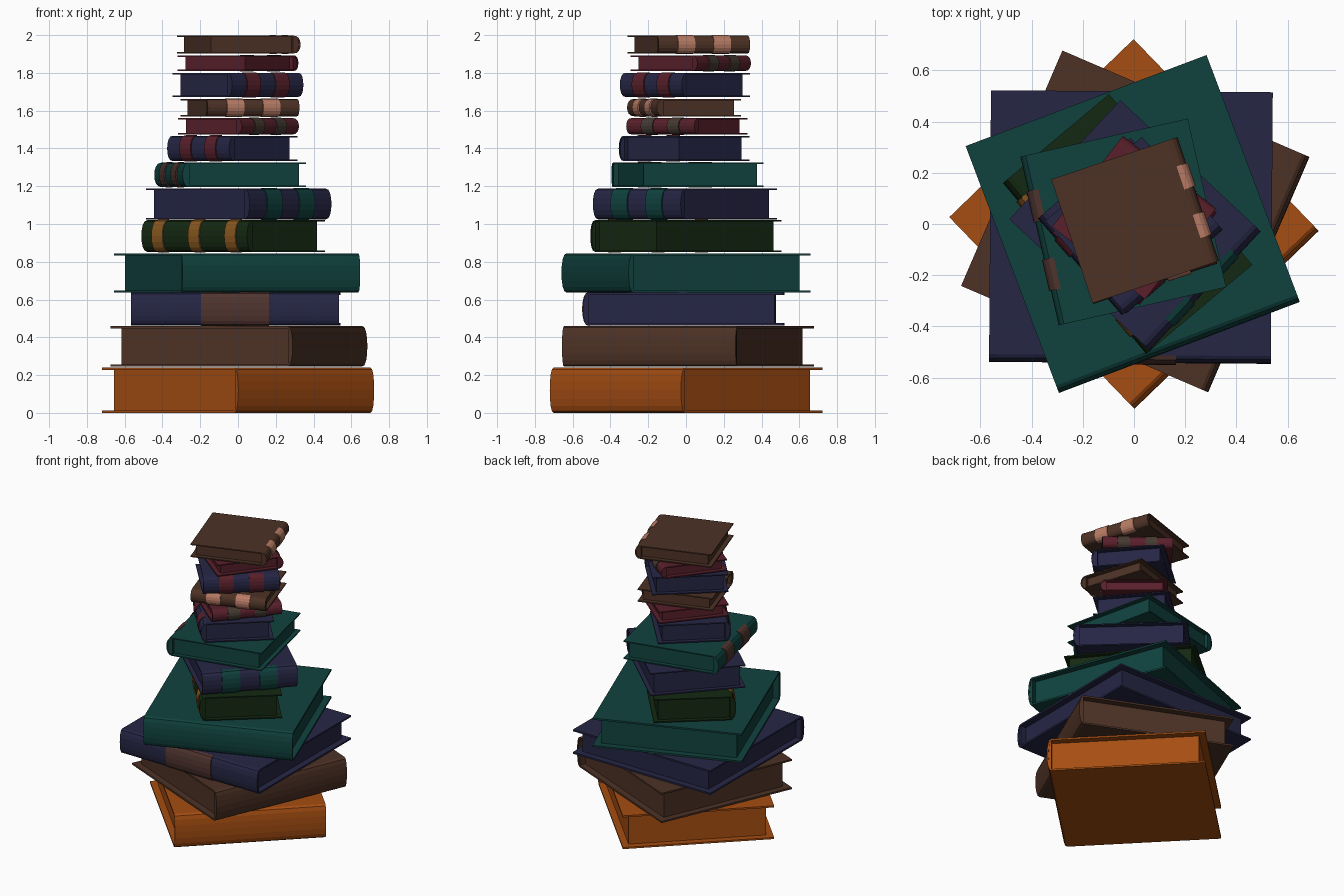
import bpy, bmesh
from math import sin, cos, pi, radians
from mathutils import Matrix

if "Cube" in bpy.data.objects:
    bpy.data.objects.remove(bpy.data.objects["Cube"])

COLORS = {
    "orange": (0.38, 0.075, 0.006), "brown": (0.075, 0.032, 0.019),
    "navy": (0.019, 0.019, 0.06), "teal": (0.005, 0.055, 0.049),
    "green": (0.007, 0.022, 0.006), "red": (0.10, 0.014, 0.024),
    "pink": (0.48, 0.20, 0.13), "tan": (0.26, 0.10, 0.014),
    "taupe": (0.06, 0.043, 0.032), "umber": (0.08, 0.035, 0.028),
}
MATS = {}
for key, rgb in COLORS.items():
    MATS[key] = bpy.data.materials.new(key)
    MATS[key].diffuse_color = (*rgb, 1)


def extrude(name, profile, y0, y1, mat, place):
    """Extrude a closed x-z profile along y into a solid."""
    bm = bmesh.new()
    face = bm.faces.new([bm.verts.new((x, y0, z)) for x, z in profile])
    res = bmesh.ops.extrude_face_region(bm, geom=[face])
    verts = [v for v in res["geom"] if isinstance(v, bmesh.types.BMVert)]
    bmesh.ops.translate(bm, verts=verts, vec=(0, y1 - y0, 0))
    bmesh.ops.recalc_face_normals(bm, faces=bm.faces)
    mesh = bpy.data.meshes.new(name)
    bm.to_mesh(mesh)
    bm.free()
    obj = bpy.data.objects.new(name, mesh)
    bpy.context.collection.objects.link(obj)
    mesh.materials.append(MATS[mat])
    obj.matrix_world = place
    return obj


def arc(x, depth, z0, z1, n=8):
    """Rounded spine curve from bottom to top, slightly squared off."""
    mid, half = (z0 + z1) / 2, (z1 - z0) / 2
    pts = []
    for i in range(n + 1):
        a = -pi / 2 + pi * i / n
        c = max(cos(a), 0) ** 0.8
        pts.append((x + depth * c, mid + half * sin(a)))
    return pts


def book(i, cx, cy, z0, z1, w, l, angle, color, band=None, offsets=(), bw=0.0):
    place = Matrix.Translation((cx, cy, z0)) @ Matrix.Rotation(radians(angle), 4, 'Z')
    h = z1 - z0
    big = w > 0.9
    t = 0.012 if big else 0.008
    inset = 0.045 if big else 0.03
    bulge = 0.03 if big else 0.04
    hinge = w / 2 - bulge
    # cover: two boards joined by a rounded spine
    outer = [(-w / 2, 0)] + arc(hinge, bulge, 0, h) + [(-w / 2, h)]
    inner = [(-w / 2, h - t)] + arc(hinge, bulge - t, t, h - t)[::-1] + [(-w / 2, t)]
    extrude(f"book_{i}_cover", outer + inner, -l / 2, l / 2, color, place)
    # page block, set back on three sides
    pages = [(-w / 2 + inset, t), (hinge, t), (hinge, h - t), (-w / 2 + inset, h - t)]
    extrude(f"book_{i}_pages", pages, -l / 2 + inset, l / 2 - inset, color, place)
    # spine filler behind the rounded back
    extrude(f"book_{i}_spine_fill", arc(hinge, bulge - t, t, h - t),
            -l / 2 + 0.004, l / 2 - 0.004, color, place)
    # raised bands round the spine
    for k, off in enumerate(offsets):
        strip = arc(hinge, bulge + 0.007, -0.003, h + 0.003)
        extrude(f"book_{i}_band_{k + 1}", strip, off - bw / 2, off + bw / 2, band, place)


# centre x, y, bottom, top, width, length, spine direction, colour, bands
BOOKS = [
    (0.00, 0.00, 0.00, 0.24, 1.04, 1.00, -46, "orange"),
    (0.005, 0.01, 0.245, 0.46, 1.05, 1.00, -23.3, "brown"),
    (-0.012, -0.012, 0.463, 0.637, 1.06, 1.10, -90.4, "navy", "umber", (0.0,), 0.36),
    (-0.005, 0.0, 0.637, 0.845, 1.03, 1.005, -69.3, "teal"),
    (-0.025, 0.0, 0.853, 1.02, 0.54, 0.87, 220, "green", "tan", (-0.3, 0, 0.3), 0.09),
    (0.004, -0.005, 1.025, 1.187, 0.75, 0.635, -43, "navy", "teal", (-0.125, 0.125), 0.12),
    (-0.042, 0.008, 1.195, 1.325, 0.67, 0.675, 192.8, "teal", "umber", (-0.137, 0.137), 0.125),
    (-0.03, -0.01, 1.333, 1.467, 0.48, 0.50, 221, "navy", "red", (-0.1, 0.1), 0.09),
    (0.003, 0.005, 1.475, 1.56, 0.44, 0.47, -40, "red", "taupe", (-0.09, 0.09), 0.08),
    (0.01, -0.01, 1.57, 1.662, 0.47, 0.51, -72, "brown", "pink", (-0.1, 0.1), 0.095),
    (0.0, -0.005, 1.673, 1.80, 0.48, 0.50, -49, "navy", "red", (-0.1, 0.1), 0.095),
    (0.0, 0.025, 1.81, 1.893, 0.45, 0.46, 52, "red", "taupe", (-0.09, 0.09), 0.08),
    (0.004, 0.015, 1.903, 1.997, 0.52, 0.51, 18.5, "brown", "pink", (-0.1, 0.1), 0.095),
]
for n, spec in enumerate(BOOKS, 1):
    book(n, *spec)

for m in bpy.data.materials:
    if m.users and not m.is_grease_pencil:
        m.use_nodes = True
        m.node_tree.nodes["Principled BSDF"].inputs["Base Color"].default_value = m.diffuse_color
